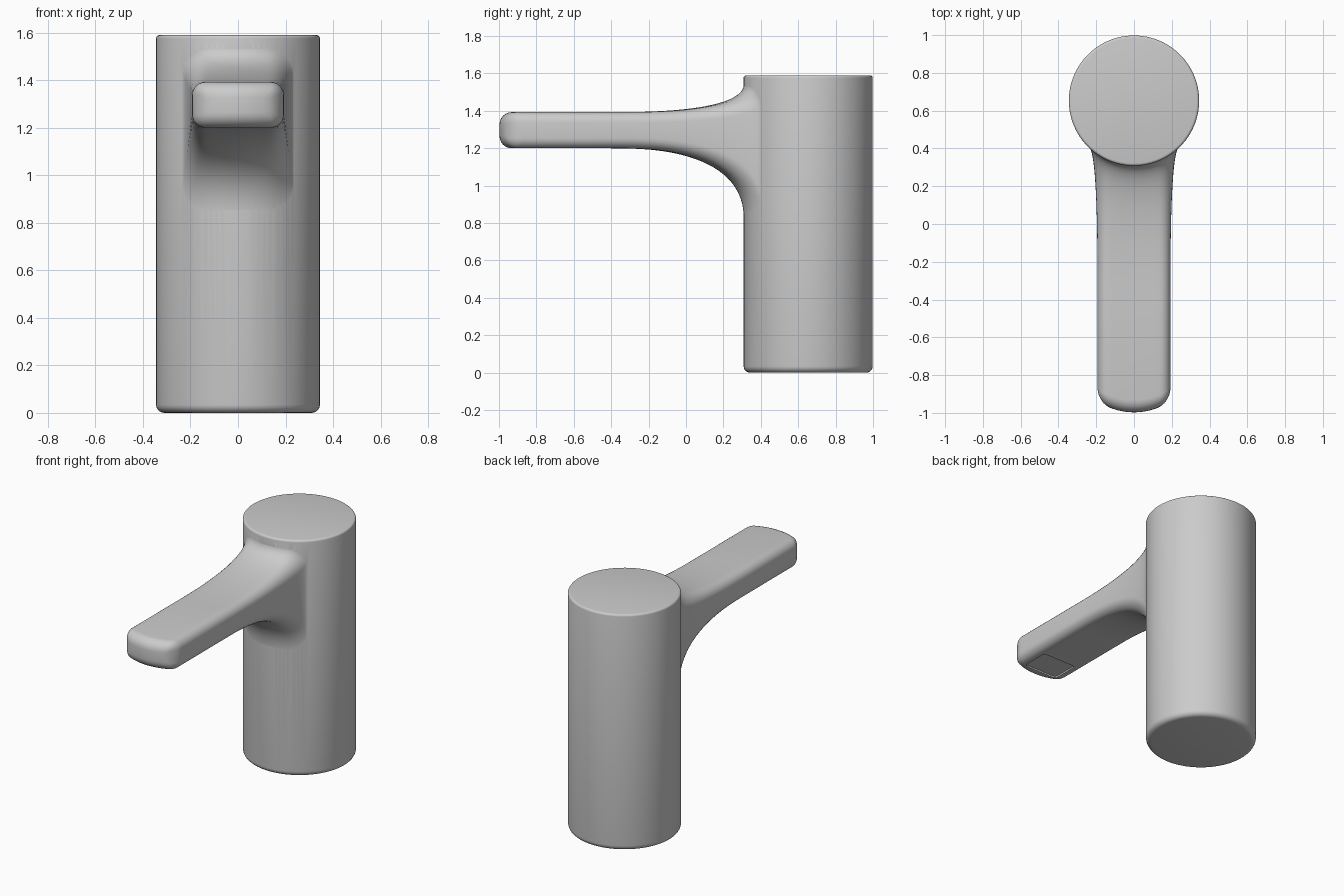
import bpy, bmesh, math

if "Cube" in bpy.data.objects:
    bpy.data.objects.remove(bpy.data.objects["Cube"])

R, CY, H = 0.345, 0.653, 1.59      # body radius, centre y, height


def make_object(name, bm):
    bmesh.ops.recalc_face_normals(bm, faces=bm.faces)
    mesh = bpy.data.meshes.new(name)
    bm.to_mesh(mesh)
    bm.free()
    ob = bpy.data.objects.new(name, mesh)
    bpy.context.collection.objects.link(ob)
    return ob


def bridge(bm, a, b):
    n = len(a)
    for i in range(n):
        j = (i + 1) % n
        bm.faces.new((a[i], a[j], b[j], b[i]))


def arc(cx, cz, r, a0, a1, n):
    return [(cx + r * math.cos(math.radians(a0 + (a1 - a0) * i / n)),
             cz + r * math.sin(math.radians(a0 + (a1 - a0) * i / n))) for i in range(n + 1)]


# Body: lathed cylinder with a soft bottom edge and a tight top edge
def build_body(sides=96, rb=0.035, rt=0.014):
    profile = arc(R - rb, rb, rb, -90, 0, 5) + arc(R - rt, H - rt, rt, 0, 90, 4)
    bm = bmesh.new()
    rings = [[bm.verts.new((r * math.cos(2 * math.pi * i / sides),
                            CY + r * math.sin(2 * math.pi * i / sides), z))
              for i in range(sides)] for r, z in profile]
    for a, b in zip(rings, rings[1:]):
        bridge(bm, a, b)
    bm.faces.new(rings[0])
    bm.faces.new(rings[-1])
    return make_object("dispenser_body", bm)


# Spout: rounded-rectangle sections, each bent to the body's curvature
def section(bm, y, hw, zt, zb, r):
    left = [(-hw + r - r * math.cos(a), r - r * math.sin(a))
            for a in (math.pi / 2 * i / 6 for i in range(7))]
    flat = [((hw - r) * (i / 5 - 1), 0) for i in range(1, 10)]
    cols = left + flat + [(-x, d) for x, d in reversed(left)]

    def vert(x, z):
        return bm.verts.new((x, y + R - math.sqrt(R * R - x * x), z))
    return [vert(x, zt - d) for x, d in cols] + [vert(x, zb + d) for x, d in reversed(cols)]


def build_spout():
    bm = bmesh.new()
    rings = []
    hw, zt, zb, r = 0.193, 1.393, 1.2, 0.055
    tip = 0.065
    for i in range(7):             # rounded tip
        a = math.pi / 2 * i / 6
        d = tip * (1 - math.sin(a))
        rings.append(section(bm, -0.997 + tip * (1 - math.cos(a)),
                             hw - d, zt - d, zb + d, max(r - d, 0.02)))
    y0, y1 = -0.4, CY - R + 0.002
    for i in range(21):            # flare into the body
        t = math.sin(math.pi / 2 * i / 20)
        f = 1 - max(0.0, 1 - t ** 2.5) ** 0.4
        rings.append(section(bm, y0 + (y1 - y0) * t, hw + 0.045 * f,
                             zt + 0.16 * f, zb - 0.4 * f, r + 0.06 * f))
    f = 1
    rings.append(section(bm, y1 + 0.06, hw + 0.045, zt + 0.16, zb - 0.4, r + 0.06))
    for a, b in zip(rings, rings[1:]):
        bridge(bm, a, b)
    for ring in (rings[0], rings[-1]):
        n = len(ring)
        for i in range(n // 2 - 1):
            bm.faces.new((ring[i], ring[i + 1], ring[n - 2 - i], ring[n - 1 - i]))
    return make_object("spout", bm)


# Outlet cutter: shallow square recess under the tip
def build_outlet_cutter():
    bm = bmesh.new()
    bmesh.ops.create_cube(bm, size=1)
    for v in bm.verts:
        v.co = (v.co.x * 0.25, v.co.y * 0.19 - 0.82, v.co.z * 0.1 + 1.16)
    upright = [e for e in bm.edges if abs(e.verts[0].co.z - e.verts[1].co.z) > 0.05]
    bmesh.ops.bevel(bm, geom=upright, offset=0.02, segments=4, profile=0.5, affect='EDGES')
    return make_object("outlet_cutter", bm)


body = build_body()
for other, op in ((build_spout(), 'UNION'), (build_outlet_cutter(), 'DIFFERENCE')):
    mod = body.modifiers.new(op.title(), 'BOOLEAN')
    mod.operation, mod.object, mod.solver = op, other, 'EXACT'
    bpy.context.view_layer.objects.active = body
    bpy.ops.object.modifier_apply(modifier=mod.name)
    bpy.data.objects.remove(other)

body.select_set(True)
bpy.ops.object.shade_smooth_by_angle(angle=math.radians(35))
